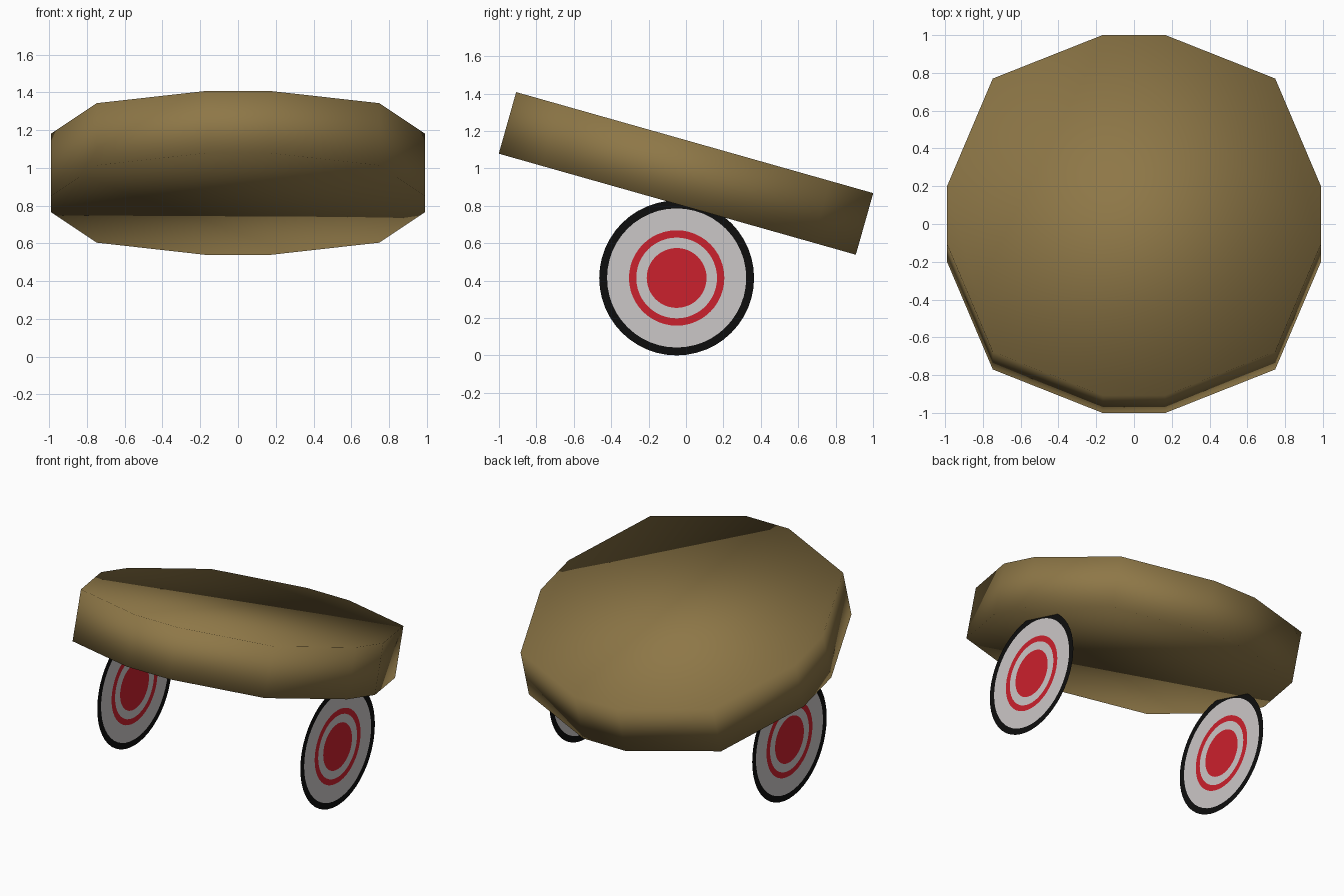
import bpy, bmesh, math
from mathutils import Matrix

if "Cube" in bpy.data.objects:
    bpy.data.objects.remove(bpy.data.objects["Cube"])


def material(name, rgb):
    m = bpy.data.materials.new(name)
    m.diffuse_color = (*rgb, 1)
    m.use_nodes = True
    m.node_tree.nodes["Principled BSDF"].inputs["Base Color"].default_value = m.diffuse_color
    return m


TAN = material("olive_tan", (0.27, 0.185, 0.063))
BLACK = material("black", (0.004, 0.004, 0.004))
WHITE = material("off_white", (0.60, 0.57, 0.57))
RED = material("red", (0.60, 0.015, 0.026))


def add_object(name, bm, mats):
    me = bpy.data.meshes.new(name)
    bm.to_mesh(me)
    bm.free()
    for m in mats:
        me.materials.append(m)
    ob = bpy.data.objects.new(name, me)
    bpy.context.collection.objects.link(ob)
    return ob


# Tilted body: twelve-sided slab, one corner profile mirrored to four quadrants
corner = [(0.99, 0.16), (0.748, 0.752), (0.165, 0.992)]
half = corner + [(-x, y) for x, y in reversed(corner)]
outline = half + [(-x, -y) for x, y in half]
thick = 0.342
bm = bmesh.new()
base = bm.faces.new([bm.verts.new((x, y, -thick / 2)) for x, y in outline])
ext = bmesh.ops.extrude_face_region(bm, geom=[base], use_keep_orig=True)
bmesh.ops.translate(bm, vec=(0, 0, thick),
                    verts=[g for g in ext["geom"] if isinstance(g, bmesh.types.BMVert)])
bmesh.ops.recalc_face_normals(bm, faces=bm.faces[:])
bm.transform(Matrix.Translation((0, 0, 0.973)) @ Matrix.Rotation(math.radians(-15.8), 4, 'X'))
for f in bm.faces:
    f.smooth = True
add_object("body_slab", bm, [TAN])


# Paper-thin wheels painted with concentric rings
RINGS = [(0.16, 2), (0.216, 1), (0.255, 2), (0.372, 1), (0.414, 0)]  # outer radius, colour


def wheel(name, x, n=48):
    bm = bmesh.new()
    previous = None
    for radius, colour in RINGS:
        ring = [bm.verts.new((x, -0.05 + radius * math.cos(2 * math.pi * i / n),
                              0.414 + radius * math.sin(2 * math.pi * i / n))) for i in range(n)]
        if previous is None:
            bm.faces.new(ring).material_index = colour
        else:
            for i in range(n):
                j = (i + 1) % n
                bm.faces.new((previous[i], ring[i], ring[j], previous[j])).material_index = colour
        previous = ring
    add_object(name, bm, [BLACK, WHITE, RED])


wheel("left_wheel", -0.77)
wheel("right_wheel", 0.81)
